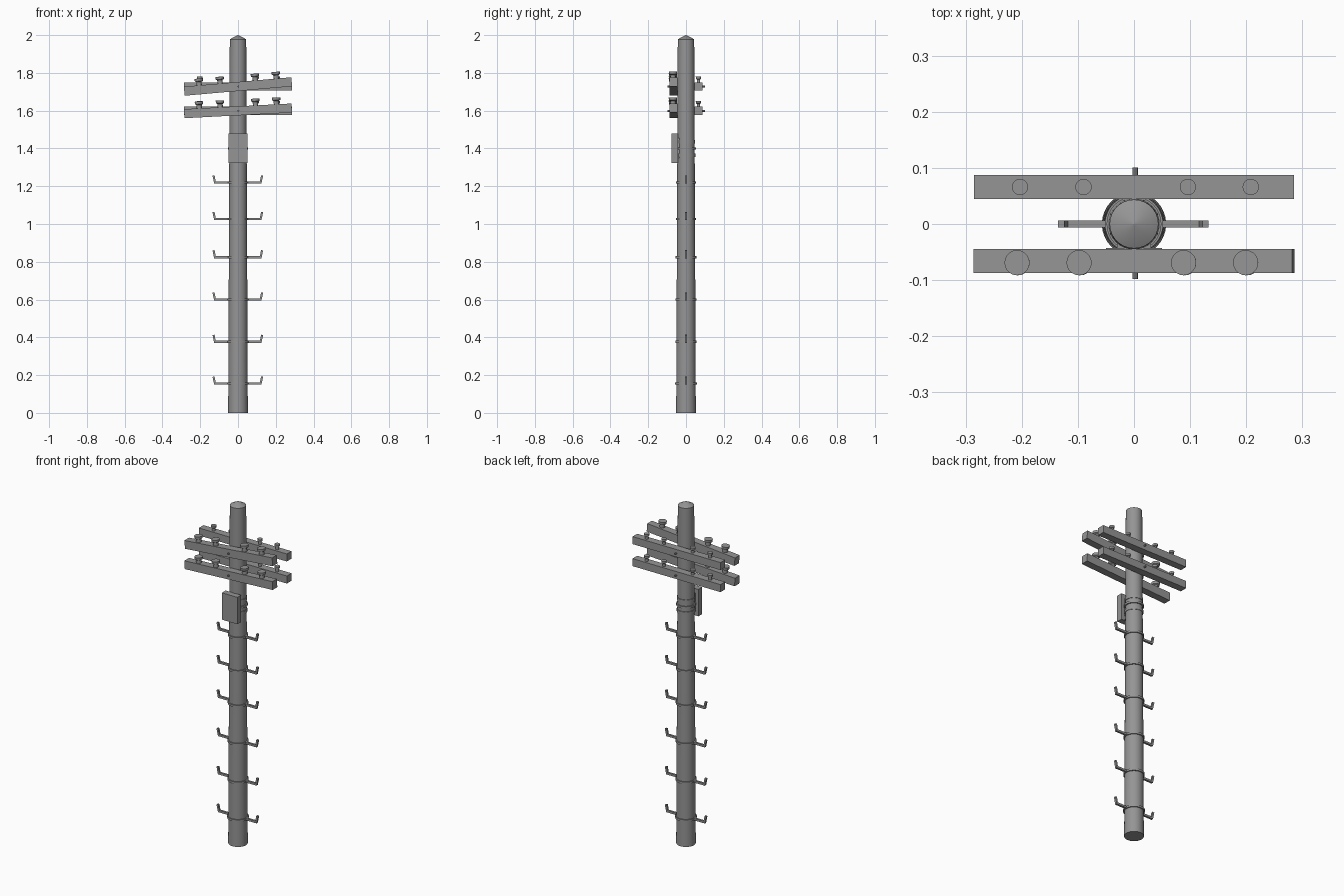
import bpy, bmesh, math
from mathutils import Matrix, Vector

if "Cube" in bpy.data.objects:
    bpy.data.objects.remove(bpy.data.objects["Cube"])


def make(name, bm, smooth=False):
    bmesh.ops.recalc_face_normals(bm, faces=bm.faces)
    me = bpy.data.meshes.new(name)
    bm.to_mesh(me)
    bm.free()
    ob = bpy.data.objects.new(name, me)
    me.materials.append(DARK)
    bpy.context.collection.objects.link(ob)
    if smooth:
        bpy.context.view_layer.objects.active = ob
        ob.select_set(True)
        bpy.ops.object.shade_smooth_by_angle(angle=math.radians(35))
        ob.select_set(False)
    return ob


# weathered dark grey
DARK = bpy.data.materials.new("dark_grey")
DARK.diffuse_color = (0.3, 0.3, 0.3, 1)
DARK.use_nodes = True
DARK.node_tree.nodes["Principled BSDF"].inputs["Base Color"].default_value = DARK.diffuse_color


def box(name, lo, hi, mat=Matrix()):
    bm = bmesh.new()
    bmesh.ops.create_cube(bm, size=1)
    lo, hi = Vector(lo), Vector(hi)
    for v in bm.verts:
        v.co = mat @ Vector([(lo[i] + hi[i]) / 2 + v.co[i] * (hi[i] - lo[i]) for i in range(3)])
    return make(name, bm)


def lathe(name, profile, sides=32, mat=Matrix(), closed=False):
    # revolve (radius, z) points; open profiles get capped ends
    bm = bmesh.new()
    rings = [[bm.verts.new(mat @ Vector((r * math.cos(2 * math.pi * i / sides),
                                         r * math.sin(2 * math.pi * i / sides), z)))
              for i in range(sides)] for r, z in profile]
    pairs = list(zip(rings, rings[1:]))
    if closed:
        pairs.append((rings[-1], rings[0]))
    for a, b in pairs:
        for i in range(sides):
            j = (i + 1) % sides
            bm.faces.new((a[i], a[j], b[j], b[i]))
    if not closed:
        bm.faces.new(rings[0][::-1])
        bm.faces.new(rings[-1])
    return make(name, bm, True)


def pole_radius(z):
    return 0.052 - 0.0085 * z / 1.978


def band(name, z, h, grow):
    r = pole_radius(z)
    lathe(name, [(r - 0.004, z - h / 2), (r + grow, z - h / 2),
                 (r + grow, z + h / 2), (r - 0.004, z + h / 2)], closed=True)


# tapered pole with a shallow pointed top
lathe("pole", [(0.052, 0), (pole_radius(1.0), 1.0), (0.0435, 1.978), (0.001, 2.0)])

# crossarms with insulators and through bolts
STEM_CAP = [(0.62, -0.004), (0.62, 0.018), (0.95, 0.022), (1, 0.036)]
for level, z, tilt in (("upper", 1.728, 5), ("lower", 1.599, 3)):
    for side, y, angle, r, h, xs in (
            ("front", -0.066, -tilt, 0.0225, 1.0, (-0.204, -0.093, 0.094, 0.205)),
            ("back", 0.066, 0, 0.0145, 0.85, (-0.203, -0.09, 0.096, 0.208))):
        m = Matrix.Translation((0, y, z)) @ Matrix.Rotation(math.radians(angle), 4, 'Y')
        half = 0.024 if side == "front" else 0.022
        box(f"{level}_{side}_crossarm", (-0.285, -0.0215, -half), (0.285, 0.0215, half), m)
        for x in xs:
            lathe(f"{level}_{side}_insulator", [(a * r, b * h) for a, b in STEM_CAP], 20,
                  m @ Matrix.Translation((x, -0.003 if side == "front" else 0, half)))
    lathe(f"{level}_through_bolt", [(0.005, -0.098), (0.005, 0.101)], 8,
          Matrix.Translation((0.002, 0, z)) @ Matrix.Rotation(-math.pi / 2, 4, 'X'))

# equipment box, its mounting plate and straps
box("equipment_box", (-0.05, -0.078, 1.323), (0.05, -0.043, 1.48))
box("box_mounting_plate", (-0.03, -0.044, 1.35), (0.03, -0.035, 1.455))
for z in (1.435, 1.365):
    band("box_strap", z, 0.018, 0.003)
band("box_clamp", 1.40, 0.012, 0.006)

# climbing steps: band, two rods and upturned ends
for z in (1.22, 1.026, 0.824, 0.6, 0.376, 0.155):
    band("step_band", z, 0.012, 0.006)
    for s in (-1, 1):
        bm = bmesh.new()
        outline = [(0.04, -0.006), (0.125, -0.006), (0.134, 0.036),
                   (0.123, 0.038), (0.117, 0.006), (0.04, 0.006)]
        f = bm.faces.new([bm.verts.new((s * x - 0.001, -0.006, z + dz)) for x, dz in outline])
        ext = bmesh.ops.extrude_face_region(bm, geom=[f])["geom"]
        bmesh.ops.translate(bm, vec=(0, 0.012, 0),
                            verts=[g for g in ext if isinstance(g, bmesh.types.BMVert)])
        # close the near side left open by the extrusion
        bmesh.ops.holes_fill(bm, edges=bm.edges)
        make("climbing_step", bm)
